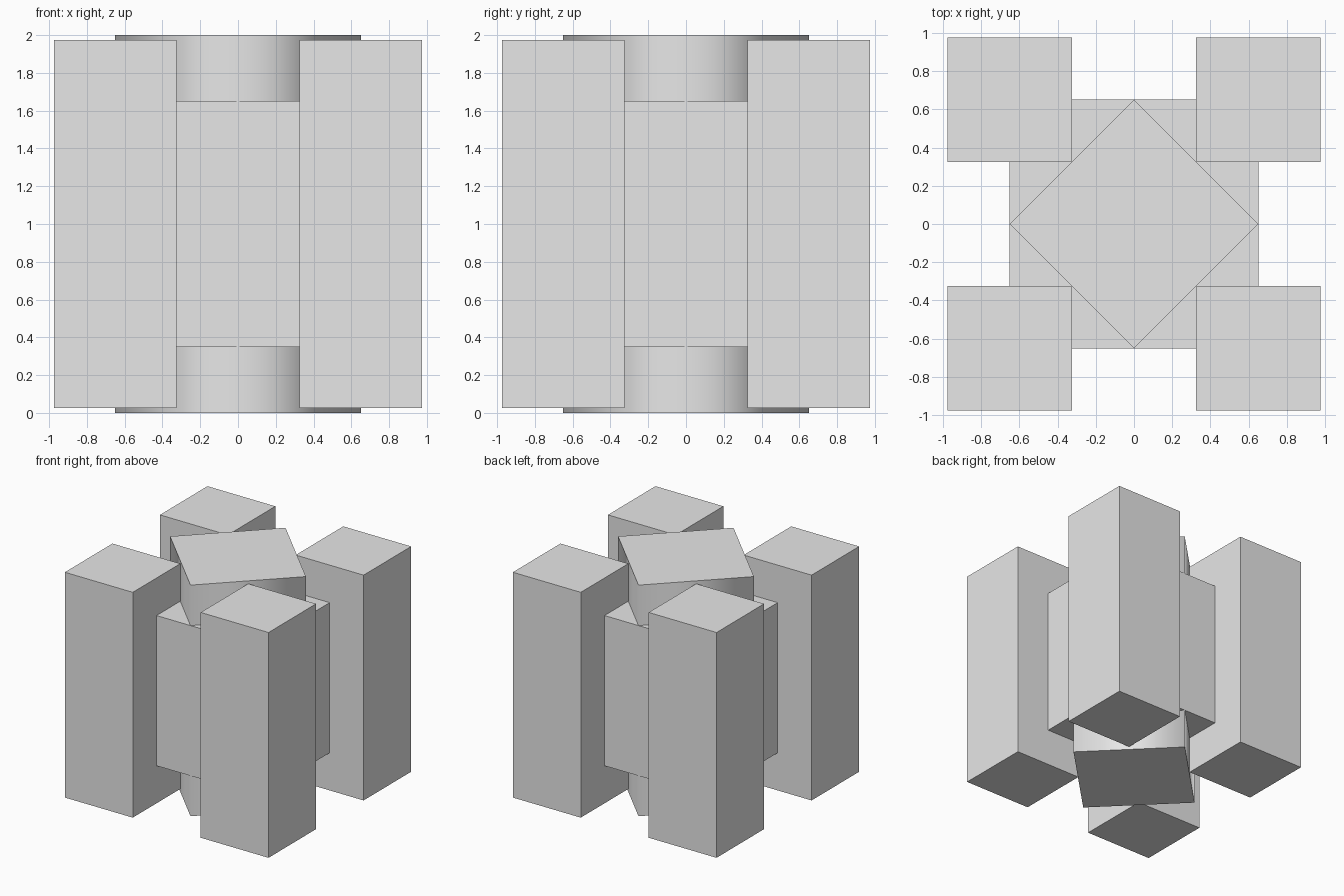
import bpy
import math

# Remove the default object
default = bpy.data.objects.get("Cube")
if default:
    bpy.data.objects.remove(default, do_unlink=True)

# Single plain colour
GREY = (0.8, 0.8, 0.8, 1.0)
grey = bpy.data.materials.new("light_grey")
grey.use_nodes = True
grey.diffuse_color = GREY
grey.node_tree.nodes["Principled BSDF"].inputs["Base Color"].default_value = GREY

UNIT = 0.65          # side of a pillar, and half the side of the core
MID = 1.0            # height of the centre


def finish(obj, name):
    obj.name = name
    obj.data.name = name
    obj.data.materials.append(grey)
    return obj


def box(name, location, size):
    bpy.ops.mesh.primitive_cube_add(size=1, location=location)
    obj = bpy.context.object
    obj.scale = size
    bpy.ops.object.transform_apply(location=False, rotation=False, scale=True)
    return finish(obj, name)


# Central block
box("core_block", (0, 0, MID), (2 * UNIT, 2 * UNIT, 2 * UNIT))

# Four tall corner pillars
for side, sx in (("left", 1), ("right", -1)):
    for end, sy in (("front", -1), ("back", 1)):
        box(f"{end}_{side}_pillar", (sx * UNIT, sy * UNIT, MID),
            (UNIT, UNIT, 3 * UNIT))

# Four-sided axle through the core, smooth around its sides with crisp caps
bpy.ops.mesh.primitive_cylinder_add(vertices=4, radius=UNIT, depth=2 * MID,
                                    location=(0, 0, MID))
axle = finish(bpy.context.object, "axle")
for face in axle.data.polygons:
    face.use_smooth = abs(face.normal.z) < 0.5
for edge in axle.data.edges:
    a, b = (axle.data.vertices[i].co for i in edge.vertices)
    edge.use_edge_sharp = math.isclose(a.z, b.z, abs_tol=0.001)
